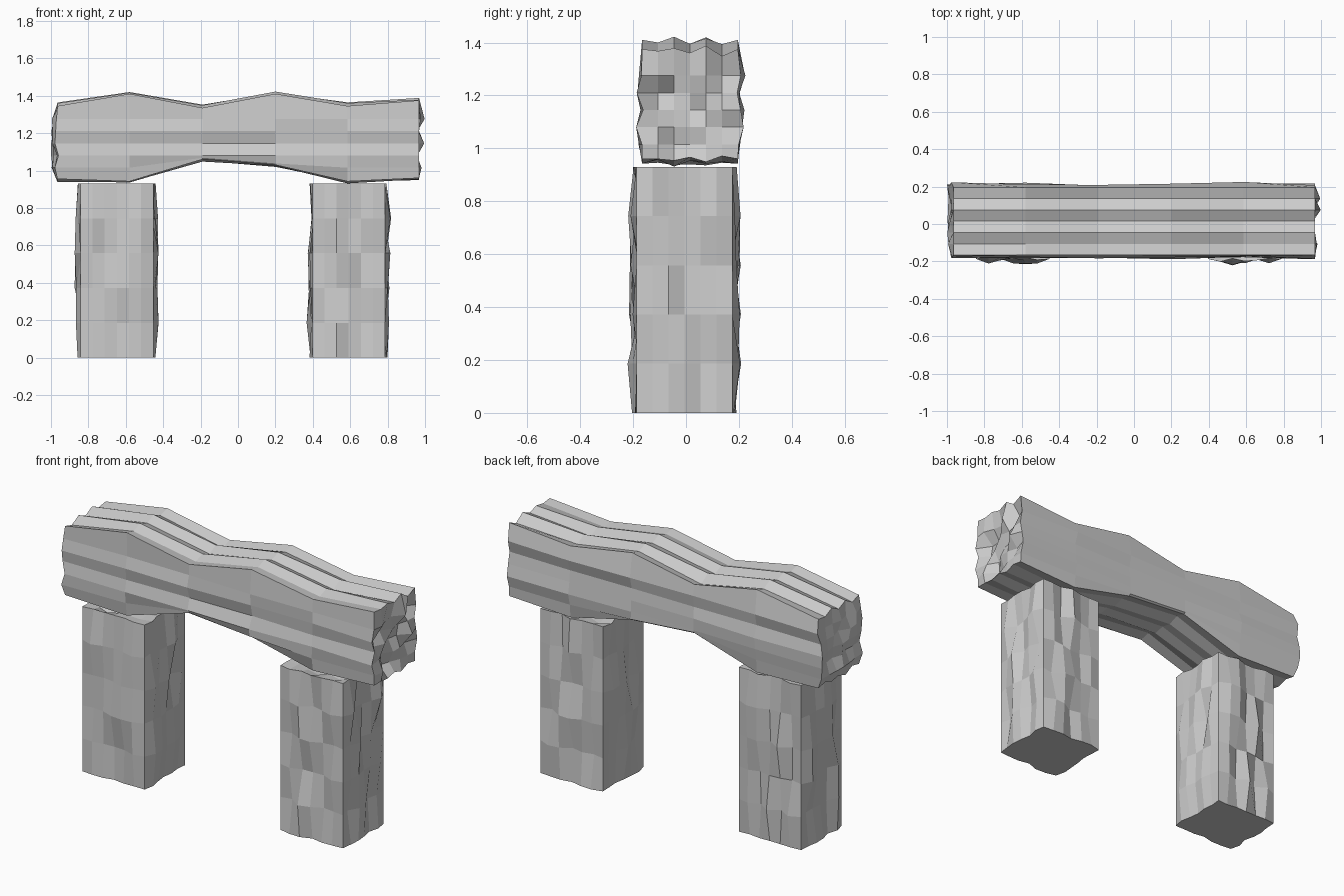
import bpy, bmesh, random
from itertools import product

if "Cube" in bpy.data.objects:
    bpy.data.objects.remove(bpy.data.objects["Cube"])


def stone(name, nx, ny, nz, place):
    """Box surface grid; place(i, j, k) gives each vertex position."""
    bm = bmesh.new()
    n = (nx, ny, nz)
    verts = {}
    for ijk in product(range(nx + 1), range(ny + 1), range(nz + 1)):
        if any(ijk[a] in (0, n[a]) for a in range(3)):
            verts[ijk] = bm.verts.new(place(*ijk))
    for a in range(3):
        b, c = (a + 1) % 3, (a + 2) % 3
        for side, u, v in product((0, n[a]), range(n[b]), range(n[c])):
            loop = []
            for du, dv in ((0, 0), (1, 0), (1, 1), (0, 1)):
                p = [0, 0, 0]
                p[a], p[b], p[c] = side, u + du, v + dv
                loop.append(verts[tuple(p)])
            bm.faces.new(loop)
    bmesh.ops.recalc_face_normals(bm, faces=bm.faces)
    mesh = bpy.data.meshes.new(name)
    bm.to_mesh(mesh)
    bm.free()
    obj = bpy.data.objects.new(name, mesh)
    bpy.context.collection.objects.link(obj)
    return obj


# Upright posts: straight corners, chipped sides, flat base, pitted top
def post(name, x0, seed):
    rng = random.Random(seed)

    def place(i, j, k):
        x, y, z = x0 + 0.39 * i / 6, -0.187 + 0.362 * j / 6, 0.93 * k / 5
        side_x, side_y = i in (0, 6), j in (0, 6)
        chip = rng.uniform(-0.018, 0.034)
        if k in (0, 5):
            chip *= 0.5
        if side_x and not side_y:
            x += chip if i else -chip
        elif side_y and not side_x:
            y += chip if j else -chip
        elif k == 5 and not side_x:
            z -= rng.uniform(0, 0.035)
        return x, y, z

    return stone(name, 6, 6, 5, place)


post("left_post", -0.843, 4)
post("right_post", 0.397, 9)

# Lintel: ridges run along its length, with an undulating top and belly
stations = [-0.965, -0.58, -0.19, 0.20, 0.585, 0.968]
crest = [1.345, 1.41, 1.335, 1.41, 1.345, 1.375]
belly = [0.955, 0.942, 1.06, 1.03, 0.942, 0.96]
ridge_top = [0, -0.015, 0.012, -0.008, 0.012, -0.018, 0]
ridge_under = [0, 0.008, -0.010, 0.006, -0.008, 0.008, 0]
bulge_front = [0, 0.008, 0.016, 0.0, 0.012, 0.004, 0]
bulge_back = [0, 0.010, 0.018, 0.018, 0.0, 0.020, 0]
rng = random.Random(6)


def lintel_place(i, j, k):
    x = stations[i]
    y = -0.166 + 0.362 * j / 6
    z = 0.95 + 0.065 * k
    lo, hi = belly[i], crest[i]
    z = max(lo + 0.008 * k, min(hi - 0.008 * (6 - k), z))
    wear = rng.uniform(-0.009, 0.009)
    if k == 6:
        z = hi + ridge_top[j] + (wear if 0 < j < 6 else 0)
    elif k == 0:
        z = lo + ridge_under[j] + (wear if 0 < j < 6 else 0)
    elif j == 0:
        y -= bulge_front[k] + wear
    elif j == 6:
        y += bulge_back[k] + wear
    # broken ends: worn outward on the left, hollowed on the right
    if i == 0 and 0 < k < 6:
        x -= rng.uniform(-0.005, 0.035)
    elif i == 5 and 0 < j < 6 and 0 < k < 6:
        x += rng.uniform(-0.06, 0.03)
    return x, y, z


stone("lintel", 5, 6, 6, lintel_place)
